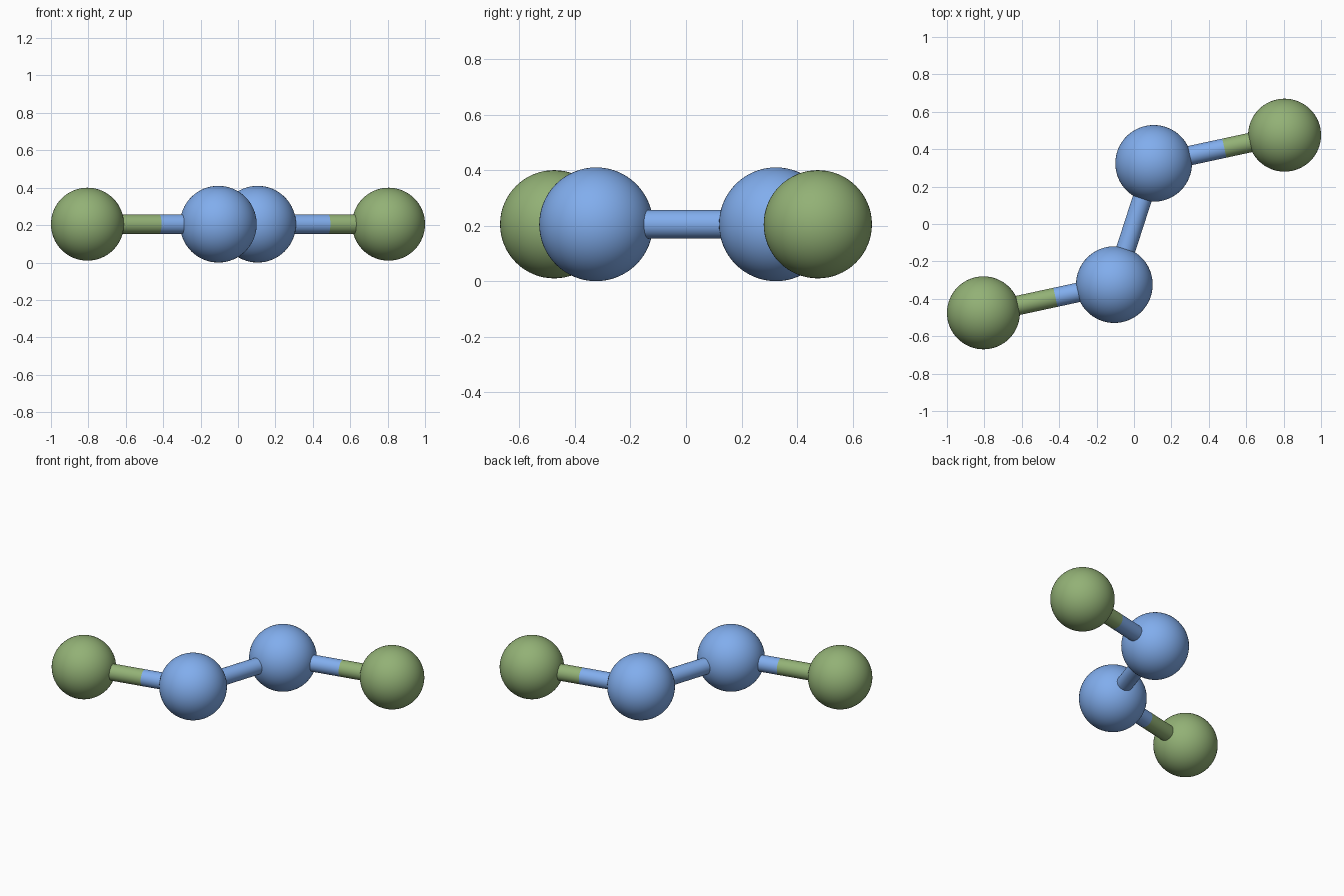
import bpy
from mathutils import Vector

if "Cube" in bpy.data.objects:
    bpy.data.objects.remove(bpy.data.objects["Cube"])

Z = 0.205
BOND_R = 0.052


def material(name, color):
    m = bpy.data.materials.new(name)
    m.diffuse_color = color
    m.use_nodes = True
    m.node_tree.nodes["Principled BSDF"].inputs["Base Color"].default_value = m.diffuse_color
    return m


BLUE = material("blue", (0.22, 0.42, 0.85, 1))
GREEN = material("green", (0.29, 0.44, 0.18, 1))


def finish(name, mat):
    ob = bpy.context.object
    ob.name = name
    ob.data.materials.append(mat)
    bpy.ops.object.shade_smooth_by_angle()


def ball(name, centre, radius, mat):
    bpy.ops.mesh.primitive_uv_sphere_add(
        segments=64, ring_count=32, radius=radius, location=centre)
    finish(name, mat)


def rod(name, a, b, mat):
    d = b - a
    bpy.ops.mesh.primitive_cylinder_add(
        vertices=32, radius=BOND_R, depth=d.length, location=(a + b) / 2,
        rotation=d.to_track_quat('Z', 'Y').to_euler())
    finish(name, mat)


inner = {s: Vector((s * 0.105, s * 0.324, Z)) for s in (-1, 1)}

# Each half: inner blue ball, outer green ball, two-tone bond between them
for s, side, split in ((-1, "left", 0.45), (1, "right", 0.54)):
    outer = Vector((s * 0.805, s * 0.475, Z))
    joint = inner[s].lerp(outer, split)
    ball(f"inner_atom_{side}", inner[s], 0.205, BLUE)
    ball(f"outer_atom_{side}", outer, 0.195, GREEN)
    rod(f"bond_inner_half_{side}", inner[s], joint, BLUE)
    rod(f"bond_outer_half_{side}", joint, outer, GREEN)

# Central bond joining the blue balls
rod("central_bond", inner[-1], inner[1], BLUE)
